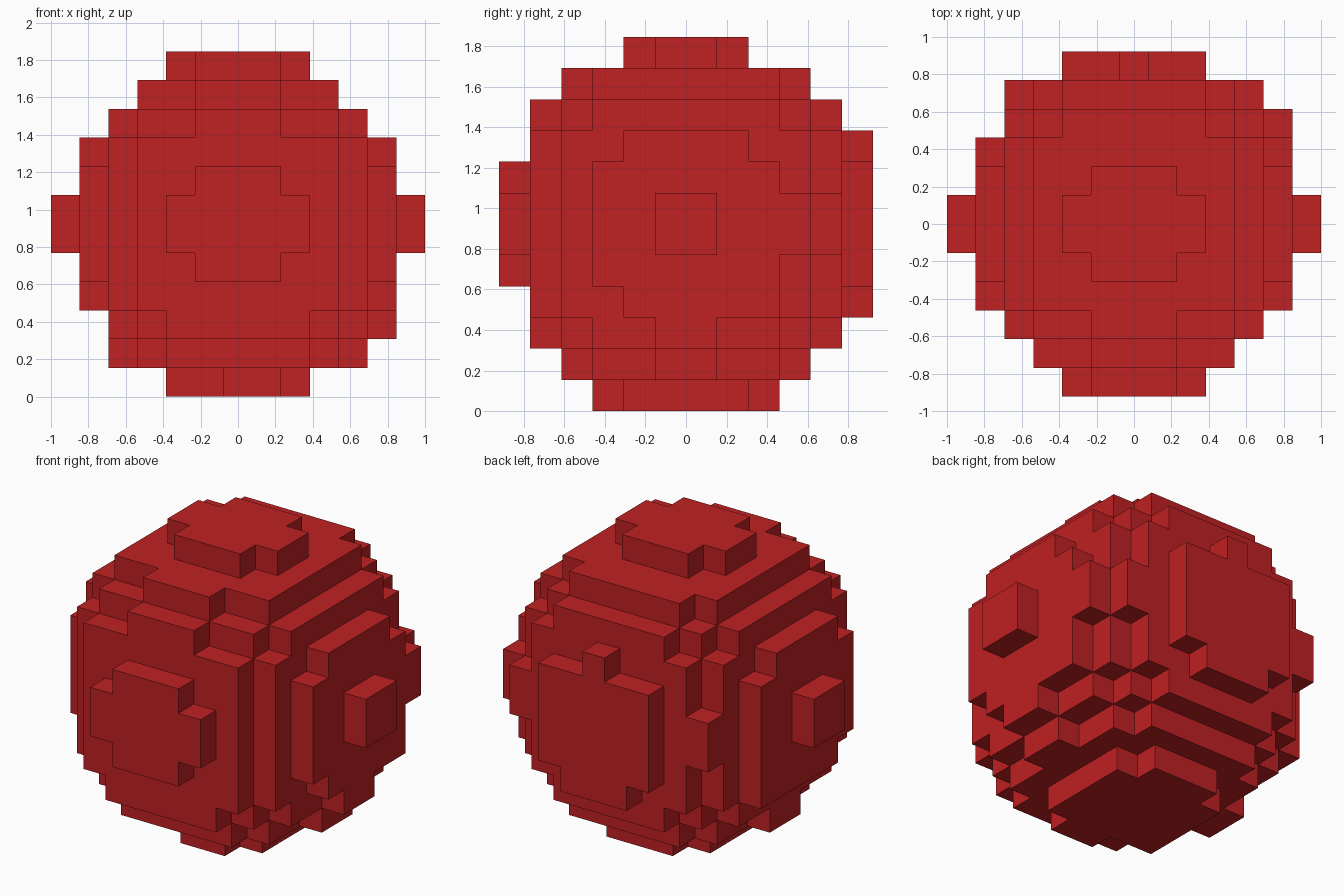
import bpy
import bmesh
from mathutils import Vector

cube = bpy.data.objects.get("Cube")
if cube:
    bpy.data.objects.remove(cube, do_unlink=True)

# Block grid: 13 wide, 12 deep, 12 high
COUNT = (13, 12, 12)
UNIT = 2 / 13
CENTRE = Vector((0.015, 0.08, -0.09))   # slight offset gives the uneven steps
RADIUS_SQ = 36.925


def block_centre(cell):
    return Vector([c - (n - 1) / 2 for c, n in zip(cell, COUNT)])


def filled(cell):
    return (block_centre(cell) - CENTRE).length_squared <= RADIUS_SQ


cells = {(i, j, k) for i in range(COUNT[0]) for j in range(COUNT[1])
         for k in range(COUNT[2]) if filled((i, j, k))}

# Skin: one square for each exposed block side
bm = bmesh.new()
corners = {}


def corner(point):
    key = tuple(round(2 * c) for c in point)
    if key not in corners:
        lift = Vector((0, 0, COUNT[2] / 2))
        corners[key] = bm.verts.new((point + lift) * UNIT)
    return corners[key]


for cell in sorted(cells):
    for axis in range(3):
        for sign in (-1, 1):
            beside = list(cell)
            beside[axis] += sign
            if tuple(beside) in cells:
                continue
            normal, u, v = Vector(), Vector(), Vector()
            normal[axis] = sign / 2
            u[(axis + 1) % 3] = 0.5
            v[(axis + 2) % 3] = sign / 2
            mid = block_centre(cell) + normal
            bm.faces.new([corner(mid + a * u + b * v)
                          for a, b in ((-1, -1), (1, -1), (1, 1), (-1, 1))])

mesh = bpy.data.meshes.new("block_ball")
bm.to_mesh(mesh)
bm.free()
ball = bpy.data.objects.new("block_ball", mesh)
bpy.context.collection.objects.link(ball)

# Single red colour
red = bpy.data.materials.new("red")
red.use_nodes = True
colour = (0.525, 0.015, 0.017, 1)
red.diffuse_color = colour
red.node_tree.nodes["Principled BSDF"].inputs["Base Color"].default_value = colour
mesh.materials.append(red)
